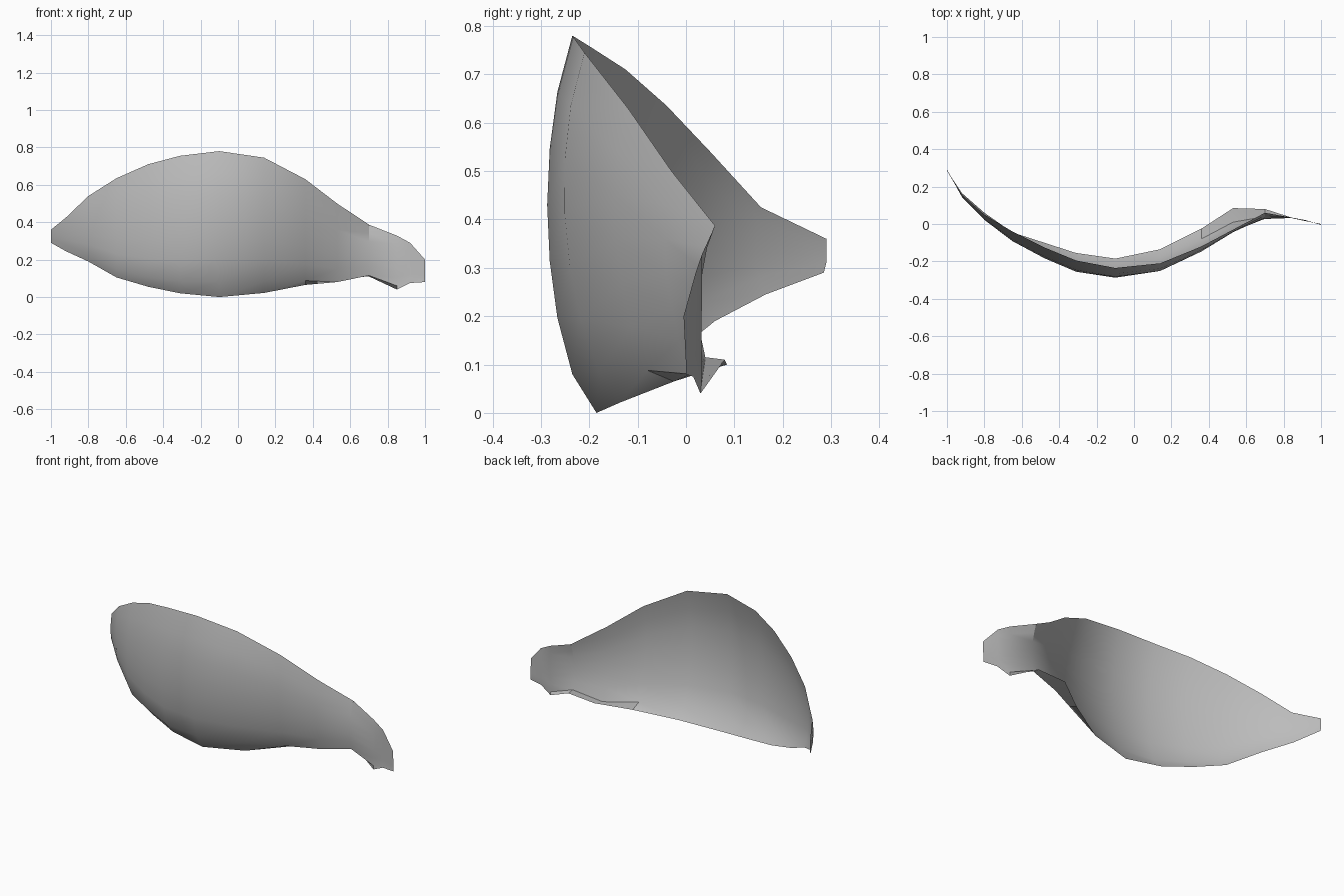
import bpy
import bmesh
import math

cube = bpy.data.objects.get("Cube")
if cube:
    bpy.data.objects.remove(cube, do_unlink=True)

# One neutral material
grey = bpy.data.materials.new("neutral grey")
grey.use_nodes = True
colour = (0.5, 0.5, 0.5, 1)
grey.diffuse_color = colour
grey.node_tree.nodes["Principled BSDF"].inputs["Base Color"].default_value = colour

# Cross-sections: x, top (y, z), lower crease (y, z), back lip (y, z), bulge
SECTIONS = [
    (-1.0, .29, .36, .29, .31, .285, .29, 0),
    (-.92, .155, .425, .15, .28, .165, .245, .008),
    (-.8, .05, .54, .035, .23, .06, .19, .02),
    (-.65, -.04, .635, -.07, .15, -.045, .105, .035),
    (-.48, -.125, .71, -.15, .105, -.1, .055, .045),
    (-.31, -.195, .755, -.215, .085, -.155, .02, .05),
    (-.1, -.235, .78, -.235, .08, -.185, 0, .052),
    (.14, -.21, .745, -.18, .085, -.135, .022, .056),
    (.36, -.12, .63, -.08, .088, -.025, .065, .045),
    (.53, -.03, .5, .01, .08, .085, .1, .03),
    (.7, .06, .387, .04, .115, .08, .11, .022),
    (.85, .033, .328, .032, .06, .03, .04, 0),
    (.92, .02, .29, .017, .085, .015, .075, 0),
    (1.0, -.005, .2, 0, .1, 0, .08, 0),
]
STEPS = 6


def section_points(x, ty, tz, cy, cz, by, bz, bulge):
    """Back lip, crease, then an arc bowing forward up to the top edge."""
    points = [(x, by, bz)]
    for i in range(STEPS + 1):
        s = i / STEPS
        bow = bulge * max(math.sin(math.pi * s), 0) ** 0.75
        points.append((x, cy + (ty - cy) * s - bow, cz + (tz - cz) * s))
    return points


# Curved thin shell lofted through the sections
bm = bmesh.new()
rows = [[bm.verts.new(p) for p in section_points(*s)] for s in SECTIONS]
for a, b in zip(rows, rows[1:]):
    for i in range(len(a) - 1):
        bm.faces.new((a[i], b[i], b[i + 1], a[i + 1]))

# Keep the fold at the root of the tip crisp
fold = rows[SECTIONS.index(next(s for s in SECTIONS if s[0] == .7))]
for low, high in zip(fold[-3:], fold[-2:]):
    edge = bm.edges.get((low, high))
    if edge:
        edge.smooth = False

mesh = bpy.data.meshes.new("curved_shell")
bm.to_mesh(mesh)
bm.free()
mesh.materials.append(grey)
shell = bpy.data.objects.new("curved_shell", mesh)
bpy.context.collection.objects.link(shell)

bpy.context.view_layer.objects.active = shell
shell.select_set(True)
bpy.ops.object.shade_smooth_by_angle(angle=math.radians(35))
